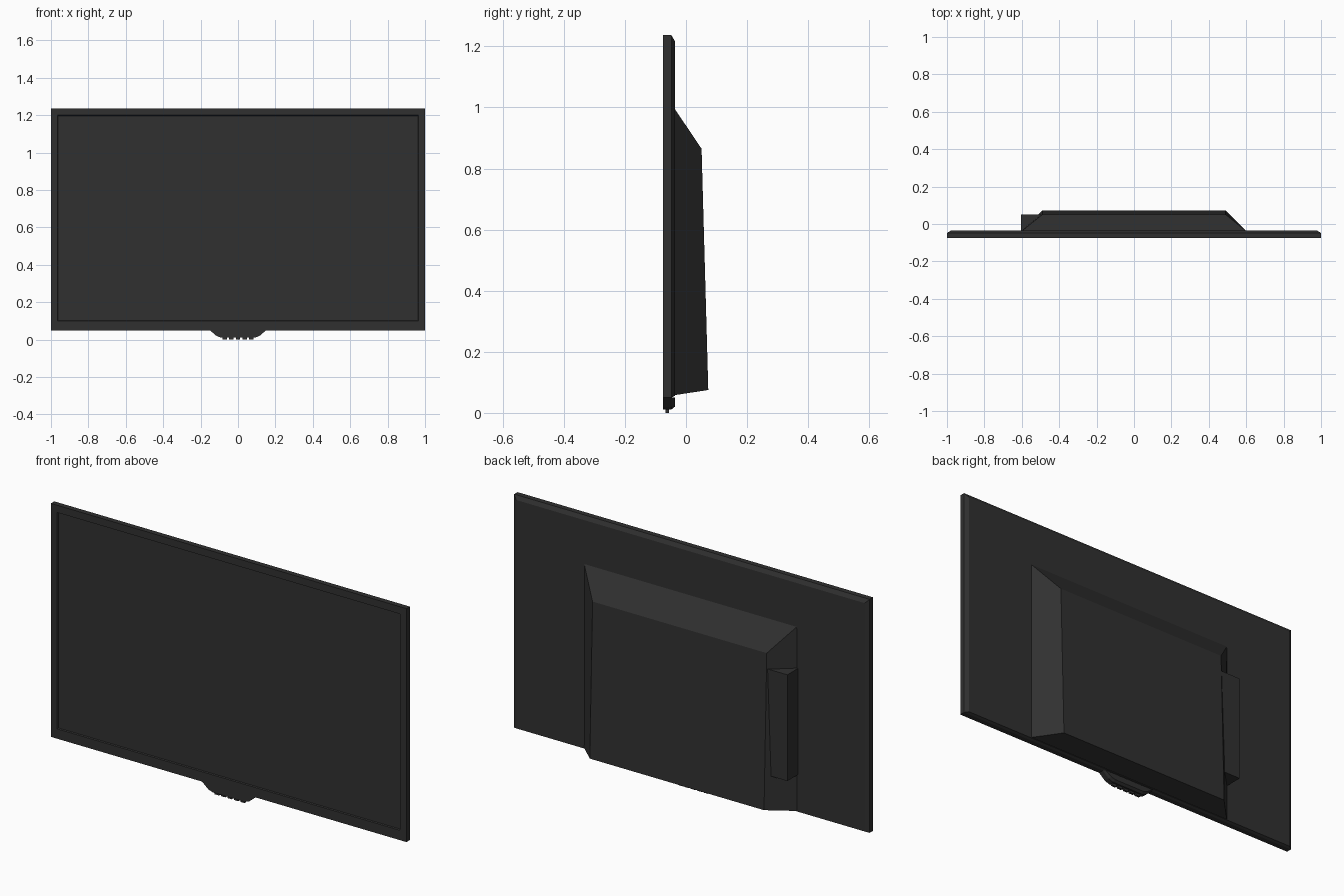
import bpy
import bmesh

cube = bpy.data.objects.get("Cube")
if cube:
    bpy.data.objects.remove(cube, do_unlink=True)

plastic = bpy.data.materials.new("charcoal plastic")
plastic.use_nodes = True
COLOUR = (0.03, 0.03, 0.03, 1)
plastic.diffuse_color = COLOUR
plastic.node_tree.nodes["Principled BSDF"].inputs["Base Color"].default_value = COLOUR


def rect(half, low, high, y_low, y_high=None):
    """Rectangle facing front, optionally leaning between two depths."""
    y_high = y_low if y_high is None else y_high
    return [(-half, y_low, low), (half, y_low, low),
            (half, y_high, high), (-half, y_high, high)]


def loft(name, rings):
    """Closed solid through matching rings of points."""
    bm = bmesh.new()
    loops = [[bm.verts.new(p) for p in ring] for ring in rings]
    count = len(loops[0])
    for a, b in zip(loops, loops[1:]):
        for i in range(count):
            j = (i + 1) % count
            bm.faces.new((a[i], a[j], b[j], b[i]))
    bm.faces.new(loops[0])
    bm.faces.new(loops[-1])
    bmesh.ops.recalc_face_normals(bm, faces=bm.faces)
    mesh = bpy.data.meshes.new(name)
    bm.to_mesh(mesh)
    bm.free()
    mesh.materials.append(plastic)
    obj = bpy.data.objects.new(name, mesh)
    bpy.context.collection.objects.link(obj)
    return obj


def box(name, x, y, z):
    return loft(name, [[(x[0], d, z[0]), (x[1], d, z[0]),
                        (x[1], d, z[1]), (x[0], d, z[1])] for d in y])


FRONT, BACK = -0.075, -0.036

# Frame with a recessed screen and a chamfered rear edge
loft("screen_panel", [
    rect(0.962, 0.103, 1.197, FRONT + 0.006),
    rect(0.965, 0.10, 1.20, FRONT),
    rect(1.0, 0.05, 1.237, FRONT),
    rect(1.0, 0.05, 1.237, -0.048),
    rect(0.98, 0.056, 1.217, BACK),
])

# Sloped electronics housing
loft("rear_housing", [
    rect(0.60, 0.058, 0.997, BACK - 0.002),
    rect(0.49, 0.075, 0.865, 0.073, 0.051),
])

# Connector block at the side of the housing
box("connector_block", (-0.605, -0.48), (BACK - 0.002, 0.05), (0.245, 0.785))

# Small chin below the frame
half_chin = [(0.15, 0.05), (0.115, 0.02), (0.09, 0.011)]
outline = half_chin + [(-x, z) for x, z in reversed(half_chin)]
loft("chin", [
    [(x, FRONT, z) for x, z in outline],
    [(x, -0.048, z) for x, z in outline],
    [(x * 0.95, BACK, z + (0.05 - z) * 0.25) for x, z in outline],
])

# Row of small keys under the chin
for i in range(5):
    x = (i - 2) * 0.036
    box(f"control_key_{i + 1}", (x - 0.012, x + 0.012), (-0.067, -0.056), (0, 0.014))
